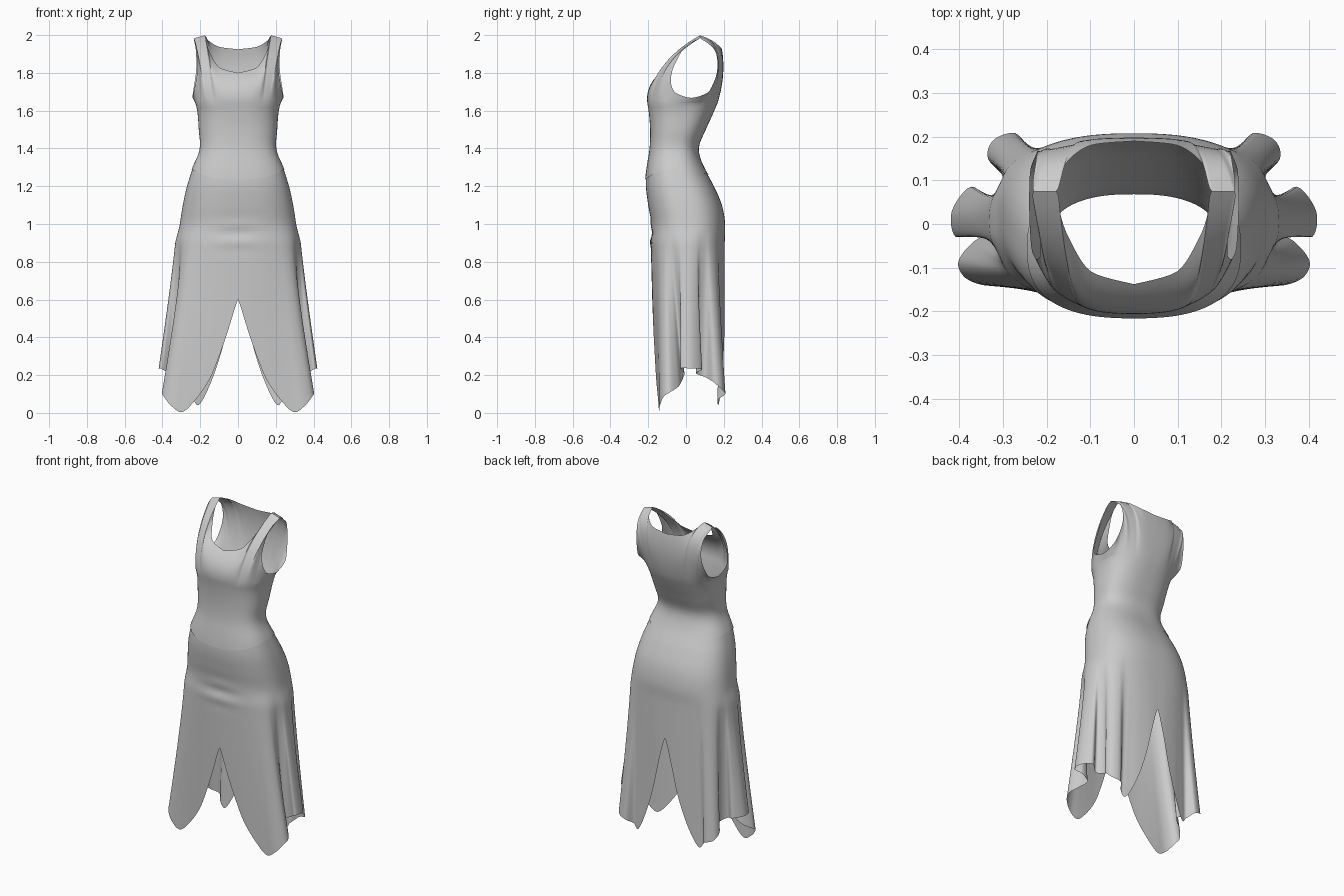
import bpy, bmesh, math
from mathutils import Vector

if "Cube" in bpy.data.objects:
    bpy.data.objects.remove(bpy.data.objects["Cube"])

# Body profile every 0.1 in z from 0.9: half width, front y, back y
BODY = [(.325, -.188, .205), (.308, -.184, .207), (.292, -.200, .190), (.270, -.212, .148),
        (.238, -.208, .095), (.203, -.193, .068), (.208, -.190, .105), (.216, -.198, .150),
        (.240, -.214, .187)]

# Bodice top edge, front to back: body angle, x, y, z, bulge y, bulge z
EDGE = [(0, 0, -.138, 1.80, -.045, .01), (15, .10, -.108, 1.83, -.06, .01),
        (23, .15, -.03, 1.91, -.09, .02), (27, .168, .02, 1.965, -.10, .03),
        (31, .178, .075, 1.998, -.11, .04),
        (39, .230, .075, 1.984, -.10, .04), (44, .225, .02, 1.957, -.08, .03),
        (50, .216, -.025, 1.91, -.06, .02),
        (57, .214, -.07, 1.82, -.025, 0), (64, .224, -.08, 1.75, -.005, 0),
        (74, .235, -.055, 1.695, 0, 0), (95, .24, .03, 1.668, 0, 0),
        (112, .238, .12, 1.70, 0, 0), (122, .225, .158, 1.78, .01, 0),
        (130, .22, .168, 1.85, .025, .01), (137, .224, .148, 1.93, .07, .06),
        (145, .230, .075, 1.984, .125, .14), (153, .178, .075, 1.998, .125, .14),
        (160, .155, .14, 1.970, .08, .07), (168, .10, .18, 1.938, .045, .02),
        (180, 0, .19, 1.925, .035, .01)]
SHOULDER = (4, 16)   # edge spans that meet at the shoulder seam

# Skirt hem, front slit to back slit: body angle, x, y, hem z
HEM = [(0, 0, -.165, .60), (6, .05, -.163, .44), (13, .10, -.16, .30), (20, .15, -.157, .18),
       (28, .22, -.15, .07), (35, .28, -.145, .005), (42, .335, -.14, .035), (48, .38, -.12, .085),
       (55, .395, -.085, .11), (62, .365, -.04, .14), (70, .325, -.015, .18), (77, .37, -.005, .21),
       (84, .42, -.03, .235), (91, .43, .03, .235), (98, .38, .09, .23), (106, .325, .05, .21),
       (113, .295, .10, .19), (121, .335, .15, .16), (129, .32, .19, .12), (137, .27, .205, .10),
       (145, .235, .17, .07), (153, .20, .175, .045), (160, .14, .19, .17), (168, .08, .20, .34),
       (174, .04, .205, .50), (180, 0, .205, .67)]


def sample(rows, u, k=.42):
    """Smooth curve through the rows at index position u."""
    i = max(0, min(int(u), len(rows) - 2))
    t = u - i
    a, b = rows[i], rows[i + 1]
    p, n = rows[max(i - 1, 0)], rows[min(i + 2, len(rows) - 1)]
    out = []
    for p0, p1, p2, p3 in zip(p, a, b, n):
        m1, m2 = k * (p2 - p0), k * (p3 - p1)
        out.append((2*t**3 - 3*t*t + 1)*p1 + (t**3 - 2*t*t + t)*m1
                   + (3*t*t - 2*t**3)*p2 + (t**3 - t*t)*m2)
    return out


def body(deg, z, grow=0):
    """Point on the rounded body section at a height; 0 degrees is front centre."""
    w, yf, yb = sample(BODY, max(0, (z - .9) * 10), .5)
    a = math.radians(deg)
    s, c = max(0, math.sin(a)), math.cos(a)
    if s < 1e-6:
        s = 0
    x = (w + grow) * s ** .8
    y = (yf + yb)/2 - ((yb - yf)/2 + grow) * math.copysign(abs(c) ** .8, c)
    if c > 0:   # soft pull wrinkles over the lap
        y -= .006*math.cos((z - .9)*60) * math.exp(-((z - .94)/.07)**2 - (x/.13)**2)
    return Vector((x, y, z))


def seam(deg):
    c = math.cos(math.radians(deg))
    return 1.30 - (.055 if c > 0 else .03) * c * c


def build(name, columns):
    """Skin half the garment from columns of points and mirror it."""
    bm = bmesh.new()
    grid = [[bm.verts.new(p) for p in col] for col in columns]
    for a, b in zip(grid, grid[1:]):
        for j in range(len(a) - 1):
            bm.faces.new((a[j], b[j], b[j + 1], a[j + 1]))
    bmesh.ops.recalc_face_normals(bm, faces=bm.faces)
    me = bpy.data.meshes.new(name)
    bm.to_mesh(me)
    bm.free()
    ob = bpy.data.objects.new(name, me)
    bpy.context.collection.objects.link(ob)
    mod = ob.modifiers.new("mirror", 'MIRROR')
    mod.merge_threshold = .0005
    bpy.ops.object.select_all(action='DESELECT')
    ob.select_set(True)
    bpy.context.view_layer.objects.active = ob
    bpy.ops.object.shade_smooth_by_angle(angle=math.radians(50))
    return ob


# Bodice: fitted tube, then panels curving up to neckline, shoulders and armholes
cols, STEP, ZR = [], 6, 1.64
for i in range((len(EDGE) - 1)*STEP + 1):
    flat = i // STEP in SHOULDER
    deg, ex, ey, ez, by, bz = sample(EDGE, i / STEP, 0 if flat else .42)
    deg = min(180, max(0, deg))
    z0 = seam(deg) - .01
    col = [body(deg, z0 + (ZR - z0)*j/16, .004*max(0, 1 - j/3)) for j in range(17)]
    r, e = col[-1], Vector((ex, ey, ez))
    q = (r + e)/2 + Vector((0, by, bz))
    for j in range(1, 17):
        t = j / 16
        col.append(r*(1 - t)**2 + q*2*t*(1 - t) + e*t*t)
    cols.append(col)
build("bodice", cols)

# Skirt: hip section flowing into a folded, slit and pointed hem
cols = []
for i in range((len(HEM) - 1)*STEP + 1):
    deg, hx, hy, hz = sample(HEM, i / STEP, .5)
    deg = min(180, max(0, deg))
    z0, col = seam(deg), []
    hz = max(0, hz)
    for j in range(49):
        z = z0 + (hz - z0)*j/48
        p = body(deg, z)
        f = max(0, (.98 - z)/.83) ** 1.15
        p.x += (hx - p.x)*f
        p.y += (hy - p.y)*f
        col.append(p)
    cols.append(col)
build("skirt", cols)
